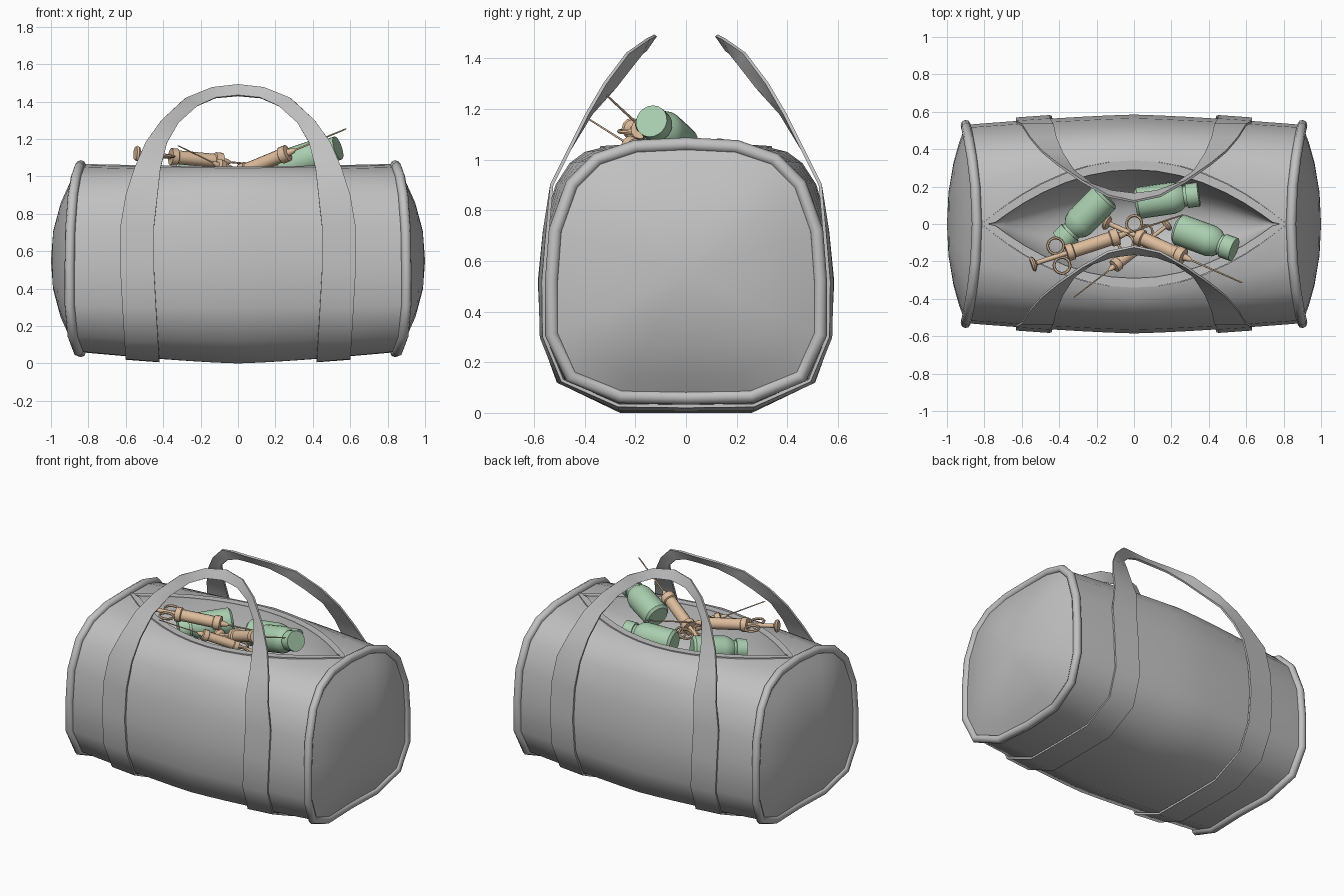
import bpy, bmesh, math
from mathutils import Vector, Matrix

if "Cube" in bpy.data.objects:
    bpy.data.objects.remove(bpy.data.objects["Cube"])


def material(name, rgb):
    m = bpy.data.materials.new(name)
    m.diffuse_color = (*rgb, 1)
    m.use_nodes = True
    m.node_tree.nodes["Principled BSDF"].inputs["Base Color"].default_value = m.diffuse_color
    return m


GREY = material("grey canvas", (0.53, 0.53, 0.53))
GREEN = material("pale green", (0.40, 0.62, 0.43))
TAN = material("tan", (0.72, 0.50, 0.33))


def finish(ob, mat, angle=35):
    ob.data.materials.clear()
    ob.data.materials.append(mat)
    bpy.ops.object.select_all(action='DESELECT')
    ob.select_set(True)
    bpy.context.view_layer.objects.active = ob
    bpy.ops.object.convert(target='MESH')
    bpy.ops.object.shade_smooth_by_angle(angle=math.radians(angle))
    return bpy.context.object


def grid(name, rows, mat, thick=0, angle=50):
    """Quads between rows of points, mirrored in x and y, with optional thickness."""
    bm = bmesh.new()
    vs = [[bm.verts.new(p) for p in row] for row in rows]
    for a, b in zip(vs, vs[1:]):
        for j in range(len(a) - 1):
            bm.faces.new((a[j], a[j + 1], b[j + 1], b[j]))
    bmesh.ops.remove_doubles(bm, verts=bm.verts, dist=1e-4)
    me = bpy.data.meshes.new(name)
    bm.to_mesh(me)
    bm.free()
    ob = bpy.data.objects.new(name, me)
    bpy.context.collection.objects.link(ob)
    mod = ob.modifiers.new("mirror", 'MIRROR')
    mod.use_axis = (True, True, False)
    if thick:
        mod = ob.modifiers.new("thickness", 'SOLIDIFY')
        mod.thickness, mod.offset = thick, 0
    return finish(ob, mat, angle)


def tube(name, pts, radius, mat):
    """Round cord along a closed loop."""
    cu = bpy.data.curves.new(name, 'CURVE')
    cu.dimensions = '3D'
    cu.bevel_depth, cu.bevel_resolution = radius, 2
    sp = cu.splines.new('POLY')
    sp.points.add(len(pts) - 1)
    for p, co in zip(sp.points, pts):
        p.co = (*co, 1)
    sp.use_cyclic_u = True
    ob = bpy.data.objects.new(name, cu)
    bpy.context.collection.objects.link(ob)
    return finish(ob, mat, 50)


def frame(start, direction):
    """Matrix with local z along direction and local x horizontal."""
    z = Vector(direction).normalized()
    x = Vector((0, 0, 1)).cross(z).normalized()
    y = z.cross(x)
    return Matrix.Translation(start) @ Matrix((x, y, z)).transposed().to_4x4()


def lathe(bm, profile, sides=16):
    rings = []
    for r, z in profile:
        rings.append([bm.verts.new((r * math.cos(k * math.tau / sides),
                                    r * math.sin(k * math.tau / sides), z)) for k in range(sides)])
    for a, b in zip(rings, rings[1:]):
        for k in range(sides):
            n = (k + 1) % sides
            bm.faces.new((a[k], a[n], b[n], b[k]))


def ring(bm, centre, major, minor, n=16, m=6):
    """Finger ring lying in the local xz plane."""
    vs = []
    for i in range(n):
        a = i * math.tau / n
        row = []
        for j in range(m):
            b = j * math.tau / m
            r = major + minor * math.cos(b)
            row.append(bm.verts.new((centre[0] + r * math.cos(a), minor * math.sin(b),
                                     centre[1] + r * math.sin(a))))
        vs.append(row)
    for i in range(n):
        for j in range(m):
            k, l = (i + 1) % n, (j + 1) % m
            bm.faces.new((vs[i][j], vs[k][j], vs[k][l], vs[i][l]))


def place(name, bm, matrix, mat):
    bmesh.ops.remove_doubles(bm, verts=bm.verts, dist=1e-5)
    bmesh.ops.recalc_face_normals(bm, faces=bm.faces)
    me = bpy.data.meshes.new(name)
    bm.to_mesh(me)
    bm.free()
    ob = bpy.data.objects.new(name, me)
    ob.matrix_world = matrix
    bpy.context.collection.objects.link(ob)
    return finish(ob, mat)


# Half cross-sections (y, z) of the bag, bottom centre to opening
MID = [(0, 0), (.26, 0), (.51, .12), (.575, .3), (.585, .52), (.565, .72),
       (.515, .9), (.46, .985), (.40, 1.03), (.34, 1.045)]
END = [(0, .06), (.26, .065), (.455, .145), (.53, .31), (.53, .52), (.515, .72),
       (.45, .9), (.35, 1.0), (.2, 1.05), (0, 1.06)]


def opening(x):
    return max(0, .34 * (1 - (x / .815) ** 2))


def rim_z(x):
    return 1.045 + .015 * (abs(x) / .84) ** 1.3


def end_x(y):
    return .84 + .06 * (y / .53) ** 2


def section(t):
    f = abs(t) ** 1.3
    pts = [(a[0] + (b[0] - a[0]) * f, a[1] + (b[1] - a[1]) * f) for a, b in zip(MID, END)]
    pts[-1] = (opening(t * .84), pts[-1][1])
    return pts


# Bag body, open along the top
stations = [0, .15, .3, .45, .6, .72, .83, .91, .971, 1]
grid("bag_body", [[(t * end_x(y), y, z) for y, z in section(t)] for t in stations], GREY)

# Bulging end panels
panel = []
for s in (1, .82, .62, .32, 0):
    panel.append([(1 - (1 - end_x(y)) * s ** 2.2, y * s, .55 + (z - .55) * s) for y, z in END])
grid("end_panels", panel, GREY)

# Piping round both ends
loop = END + [(-y, z) for y, z in END[-2:0:-1]]
for side, label in ((1, "right"), (-1, "left")):
    tube(label + "_piping", [(side * end_x(y), y, z) for y, z in loop], .027, GREY)

# Flat hem round the opening, and the lining that sinks inside it
xs = [.815 * s for s in (0, .15, .3, .45, .6, .72, .83, .91, .96, 1)]
inner_w = [max(0, opening(x) - .05) for x in xs]
grid("opening_hem", [[(x, w, rim_z(x)), (x, opening(x), rim_z(x))] for x, w in zip(xs, inner_w)],
     GREY, thick=.014, angle=30)
lining = []
for x, w in zip(xs, inner_w):
    lining.append([(x, w * u, rim_z(x) - .36 * (1 - u ** 3) * (w / .29) ** .8)
                   for u in (1, .96, .88, .75, .55, .3, 0)])
grid("lining", lining, GREY)

# Straps wrapping the bag and rising into the two handles
outer, inner = [], []
for j in range(6):
    for edge, x in ((outer, .60), (inner, .42)):
        x += .03 * min(1, MID[j][1] / .5)
        y, z = section(x / .88)[j]
        edge.append((x, y * 1.025, .54 + (z - .54) * 1.02))
outer += [(.60, .53, .9), (.555, .46, 1.04), (.495, .39, 1.18), (.41, .32, 1.30),
          (.28, .23, 1.42), (.14, .15, 1.475), (0, .12, 1.49)]
inner += [(.43, .53, .9), (.415, .46, 1.04), (.38, .375, 1.18), (.32, .28, 1.285),
          (.22, .21, 1.375), (.12, .175, 1.42), (0, .16, 1.432)]
grid("strap_handles", [outer, inner], GREY, thick=.013)

# Bottles
BOTTLE = [(0, 0), (.07, 0), (.085, .015), (.085, .2), (.075, .235), (.055, .26),
          (.055, .275), (.065, .275), (.065, .34), (0, .34)]
for i, (a, b) in enumerate([((-.15, .15, 1.0), (-.385, -.09, .97)),
                            ((.01, .11, .98), (.35, .16, 1.0)),
                            ((.23, -.025, 1.05), (.53, -.135, 1.15))]):
    bm = bmesh.new()
    lathe(bm, BOTTLE, 20)
    place(f"bottle_{i + 1}", bm, frame(a, Vector(b) - Vector(a)), GREEN)

# Syringes: thumb plate, plunger rod, barrel with collars, nozzle and needle
SYRINGE = [(0, -.49), (.036, -.49), (.042, -.48), (.036, -.47), (.013, -.46), (.013, -.29),
           (.046, -.29), (.046, -.255), (.037, -.25), (.037, -.045), (.046, -.04), (.046, 0),
           (.02, .005), (.014, .035), (.005, .05), (.004, .36), (0, .37)]
for i, (p, d, s) in enumerate([((-.085, -.065, 1.08), (.32, .105, -.03), 1),
                               ((-.106, -.226, 1.06), (-.74, -.57, .36), .8),
                               ((.265, -.175, 1.125), (.315, -.14, .13), 1)]):
    bm = bmesh.new()
    lathe(bm, SYRINGE, 12)
    for side in (-1, 1):
        ring(bm, (side * .055, -.335), .043, .008)
    place(f"syringe_{i + 1}", bm, frame(p, d) @ Matrix.Scale(s, 4), TAN)
